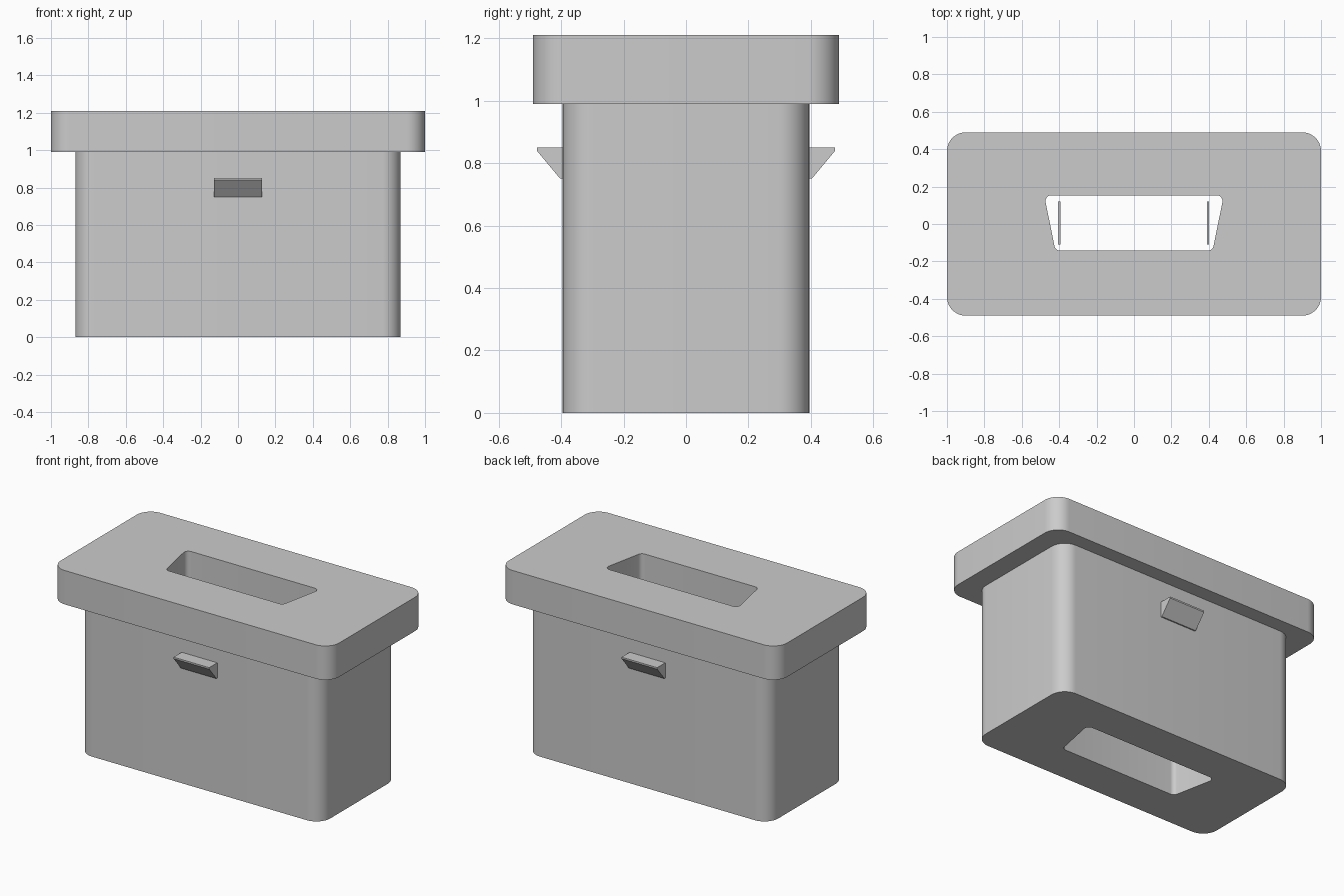
import bpy, bmesh, math
from mathutils import Vector

cube = bpy.data.objects.get("Cube")
if cube:
    bpy.data.objects.remove(cube, do_unlink=True)

grey = bpy.data.materials.new("light_grey")
grey.use_nodes = True
colour = (0.6, 0.6, 0.6, 1)
grey.diffuse_color = colour
grey.node_tree.nodes["Principled BSDF"].inputs["Base Color"].default_value = colour


def rounded(corners, radius, steps=10):
    """Round every corner of a convex counter-clockwise outline."""
    pts = []
    for i, c in enumerate(corners):
        c = Vector(c)
        a = (Vector(corners[i - 1]) - c).normalized()
        b = (Vector(corners[(i + 1) % len(corners)]) - c).normalized()
        half = a.angle(b) / 2
        centre = c + (a + b).normalized() * radius / math.sin(half)
        start = c + a * radius / math.tan(half) - centre
        sweep = math.pi - 2 * half
        for k in range(steps + 1):
            t = sweep * k / steps
            pts.append((centre.x + start.x * math.cos(t) - start.y * math.sin(t),
                        centre.y + start.x * math.sin(t) + start.y * math.cos(t)))
    return pts


def box_outline(hx, hy):
    return [(-hx, -hy), (hx, -hy), (hx, hy), (-hx, hy)]


def prism(name, outline, low, high, place=lambda u, v, w: (u, v, w)):
    """Extrude an outline from low to high; place maps it into the model."""
    bm = bmesh.new()
    rings = [[bm.verts.new(place(u, v, w)) for u, v in outline] for w in (low, high)]
    bm.faces.new(rings[0][::-1])
    bm.faces.new(rings[1])
    for i in range(len(outline)):
        j = (i + 1) % len(outline)
        bm.faces.new((rings[0][i], rings[0][j], rings[1][j], rings[1][i]))
    bmesh.ops.recalc_face_normals(bm, faces=bm.faces)
    mesh = bpy.data.meshes.new(name)
    bm.to_mesh(mesh)
    bm.free()
    mesh.materials.append(grey)
    obj = bpy.data.objects.new(name, mesh)
    bpy.context.collection.objects.link(obj)
    return obj


def combine(obj, tool, operation):
    mod = obj.modifiers.new(operation.lower(), 'BOOLEAN')
    mod.operation, mod.object, mod.solver = operation, tool, 'EXACT'
    bpy.ops.object.select_all(action='DESELECT')
    bpy.context.view_layer.objects.active = obj
    obj.select_set(True)
    bpy.ops.object.modifier_apply(modifier=mod.name)
    bpy.data.objects.remove(tool, do_unlink=True)


# Body and overhanging lid in one piece
body = prism("body_with_lid", rounded(box_outline(0.87, 0.395), 0.1), 0, 1.1)
lid = prism("lid", rounded(box_outline(1, 0.49), 0.1), 0.99, 1.21)
combine(body, lid, 'UNION')

# Tapered slot right through the block
slot = [(-0.42, -0.143), (0.42, -0.143), (0.48, 0.153), (-0.48, 0.153)]
combine(body, prism("slot_cutter", rounded(slot, 0.03, 6), -0.1, 1.4), 'DIFFERENCE')
bpy.ops.object.shade_smooth_by_angle(angle=math.radians(30))

# Wedge catches on the front and back
wedge = [(0.38, 0.75), (0.403, 0.75), (0.478, 0.84), (0.478, 0.85), (0.38, 0.85)]
for name, side in (("front_catch", -1), ("back_catch", 1)):
    prism(name, wedge, -0.128, 0.128, lambda u, v, w, s=side: (w, s * u, v))

# Thin upright strips inside the slot
for name, x in (("right_slot_strip", -0.4), ("left_slot_strip", 0.395)):
    strip = [(x - 0.006, -0.11), (x + 0.006, -0.11), (x + 0.006, 0.12), (x - 0.006, 0.12)]
    prism(name, strip, 0.75, 0.85)
